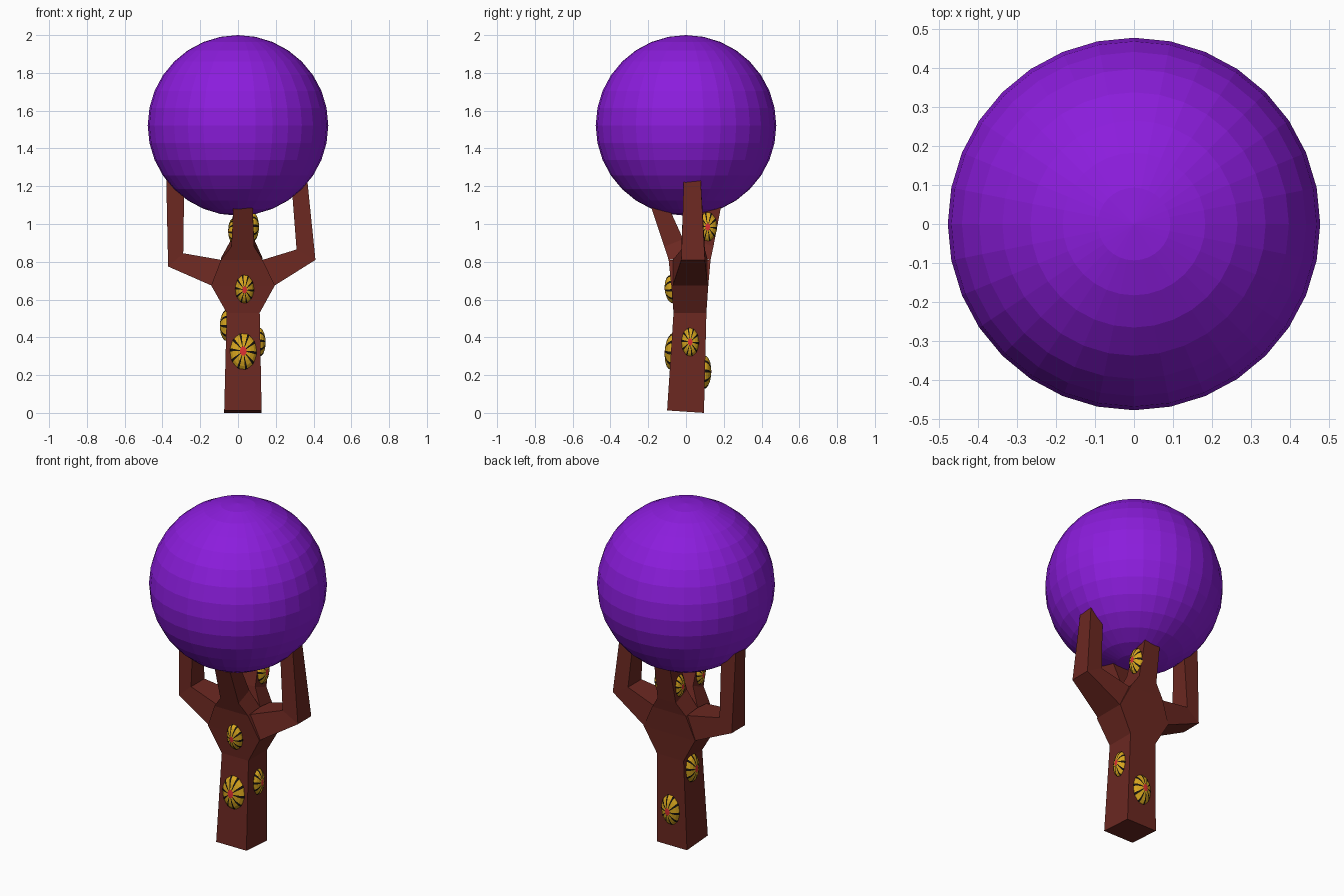
import bpy, bmesh, math
from mathutils import Vector

if "Cube" in bpy.data.objects:
    bpy.data.objects.remove(bpy.data.objects["Cube"])


def material(name, rgb):
    m = bpy.data.materials.new(name)
    m.diffuse_color = (*rgb, 1)
    m.use_nodes = True
    m.node_tree.nodes["Principled BSDF"].inputs["Base Color"].default_value = m.diffuse_color
    return m


PURPLE = material("purple", (0.26, 0.012, 0.72))
BARK = material("bark", (0.147, 0.021, 0.015))
YELLOW = material("yellow", (0.68, 0.38, 0.013))
BLACK = material("black", (0.008, 0.006, 0.004))
RED = material("red", (0.72, 0.03, 0.03))


def finish(name, bm, mats):
    bmesh.ops.recalc_face_normals(bm, faces=bm.faces)
    me = bpy.data.meshes.new(name)
    bm.to_mesh(me)
    bm.free()
    for m in mats:
        me.materials.append(m)
    ob = bpy.data.objects.new(name, me)
    bpy.context.collection.objects.link(ob)
    return ob


def loft(name, sections):
    """Skin a list of four-cornered sections and cap both ends."""
    bm = bmesh.new()
    rings = [[bm.verts.new(p) for p in s] for s in sections]
    for a, b in zip(rings, rings[1:]):
        for i in range(4):
            j = (i + 1) % 4
            bm.faces.new((a[i], a[j], b[j], b[i]))
    bm.faces.new(rings[0])
    bm.faces.new(rings[-1])
    return finish(name, bm, [BARK])


def level(x0, x1, y0, y1, zf, zb):
    return [(x0, y0, zf), (x1, y0, zf), (x1, y1, zb), (x0, y1, zb)]


def side_section(outer, inner, y0, y1):
    (xo, zo), (xi, zi) = outer, inner
    return [(xo, y0, zo), (xi, y0, zi), (xi, y1, zi), (xo, y1, zo)]


def end_section(outer, inner, x0, x1):
    (yo, zo), (yi, zi) = outer, inner
    return [(x0, yo, zo), (x0, yi, zi), (x1, yi, zi), (x1, yo, zo)]


# Round crown
bm = bmesh.new()
bmesh.ops.create_uvsphere(bm, u_segments=32, v_segments=16, radius=0.478)
crown = finish("crown", bm, [PURPLE])
crown.location = (0, 0, 1.522)

# Trunk with its flared fork
loft("trunk", [
    level(-0.073, 0.125, -0.10, 0.095, 0.013, 0.0),
    level(-0.06, 0.115, -0.066, 0.108, 0.53, 0.53),
    level(-0.142, 0.195, -0.078, 0.118, 0.675, 0.675),
    level(-0.09, 0.13, -0.092, 0.13, 0.81, 0.81),
])

# Bent side branches
loft("left_branch", [
    side_section((-0.142, 0.675), (-0.09, 0.81), -0.07, 0.115),
    side_section((-0.37, 0.775), (-0.29, 0.845), -0.025, 0.10),
    side_section((-0.38, 1.24), (-0.285, 1.19), -0.012, 0.078),
])
loft("right_branch", [
    side_section((0.195, 0.675), (0.13, 0.81), -0.07, 0.115),
    side_section((0.41, 0.81), (0.31, 0.865), -0.025, 0.10),
    side_section((0.367, 1.23), (0.285, 1.19), -0.012, 0.078),
])

# Straight front and back branches
loft("front_branch", [
    end_section((-0.092, 0.81), (0.02, 0.82), -0.09, 0.13),
    end_section((-0.115, 0.88), (-0.015, 0.92), -0.035, 0.085),
    end_section((-0.183, 1.085), (-0.09, 1.085), -0.025, 0.078),
])
loft("back_branch", [
    end_section((0.13, 0.81), (0.02, 0.82), -0.09, 0.13),
    end_section((0.145, 0.88), (0.04, 0.92), -0.035, 0.085),
    end_section((0.185, 1.09), (0.09, 1.085), -0.025, 0.078),
])


def striped_disc(name, centre, normal, half_w, half_h, depth=0.038, stripes=10):
    """Shallow dome with a red eye and alternating wide and narrow wedges."""
    n = Vector(normal).normalized()
    u = Vector((0, 0, 1)).cross(n).normalized()
    v = n.cross(u)
    c = Vector(centre) - n * 0.004
    angles = []
    for k in range(stripes):
        a = 2 * math.pi * k / stripes
        angles += [a, a + 2 * math.pi / stripes * 0.72]

    bm = bmesh.new()
    rings = []
    for t in (0.25, 0.6, 0.95, 1.28, math.pi / 2):
        r, h = math.sin(t), math.cos(t)
        rings.append([bm.verts.new(c + u * (half_w * r * math.cos(a))
                                   + v * (half_h * r * math.sin(a)) + n * (depth * h))
                      for a in angles])
    tip = bm.verts.new(c + n * depth)
    count = len(angles)
    for i in range(count):
        j = (i + 1) % count
        bm.faces.new((tip, rings[0][i], rings[0][j])).material_index = 2
        for a, b in zip(rings, rings[1:]):
            bm.faces.new((a[i], b[i], b[j], a[j])).material_index = i % 2
    bm.faces.new(list(reversed(rings[-1])))
    finish(name, bm, [YELLOW, BLACK, RED])


# Striped discs on the bark
striped_disc("front_lower_disc", (0.028, -0.079, 0.325), (0, -1, 0.07), 0.072, 0.098)
striped_disc("front_upper_disc", (0.035, -0.079, 0.655), (0, -1, -0.1), 0.05, 0.076)
striped_disc("right_disc", (0.118, 0.022, 0.375), (1, 0, 0.02), 0.047, 0.077, 0.032)
striped_disc("left_disc", (-0.062, 0.035, 0.465), (-1, 0, 0.03), 0.055, 0.085)
striped_disc("back_disc", (0.03, 0.10, 0.215), (0, 1, -0.03), 0.06, 0.09)
striped_disc("back_branch_right_disc", (0.082, 0.115, 0.985), (1, 0, 0), 0.05, 0.078, 0.033)
striped_disc("back_branch_left_disc", (-0.031, 0.10, 0.965), (-1, 0, 0), 0.042, 0.065, 0.025)
striped_disc("front_branch_left_disc", (-0.031, -0.09, 0.96), (-1, 0, 0), 0.04, 0.06, 0.025)
